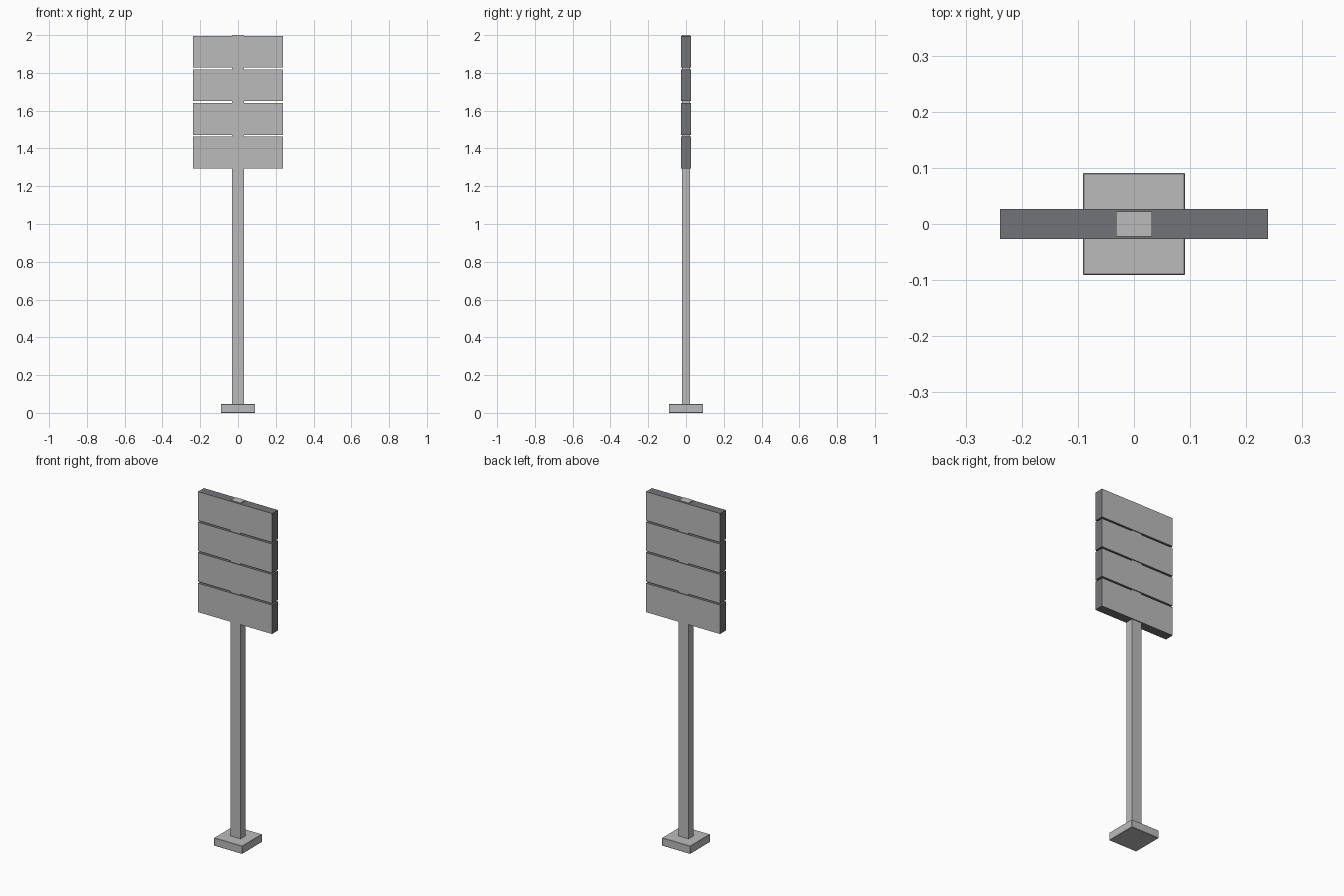
import bpy

if "Cube" in bpy.data.objects:
    bpy.data.objects.remove(bpy.data.objects["Cube"])


def material(name, colour):
    m = bpy.data.materials.new(name)
    m.use_nodes = True
    m.diffuse_color = colour
    m.node_tree.nodes["Principled BSDF"].inputs["Base Color"].default_value = colour
    return m


light = material("light grey", (0.50, 0.50, 0.50, 1))
dark = material("dark grey", (0.17, 0.175, 0.19, 1))


def box(name, half_x, half_y, z0, z1, bevel=0):
    bpy.ops.mesh.primitive_cube_add(size=2, location=(0, 0, (z0 + z1) / 2))
    ob = bpy.context.object
    ob.name = name
    ob.scale = (half_x, half_y, (z1 - z0) / 2)
    bpy.ops.object.transform_apply(location=False, rotation=False, scale=True)
    ob.data.materials.append(light)
    if bevel:
        mod = ob.modifiers.new("soft edges", "BEVEL")
        mod.width = bevel
        mod.segments = 1
    return ob


# Foot plate and post
box("base_plate", 0.091, 0.091, 0, 0.046, 0.002)
box("post", 0.032, 0.022, 0.04, 2.0)

# Stacked sign panels: light front and back, dark rims
height, pitch = 0.168, 0.1775
for i in range(4):
    z0 = 1.295 + i * pitch
    panel = box(f"sign_panel_{i + 1}", 0.2385, 0.027, z0, z0 + height)
    panel.data.materials.append(dark)
    for face in panel.data.polygons:
        face.material_index = 0 if abs(face.normal.y) > 0.5 else 1
